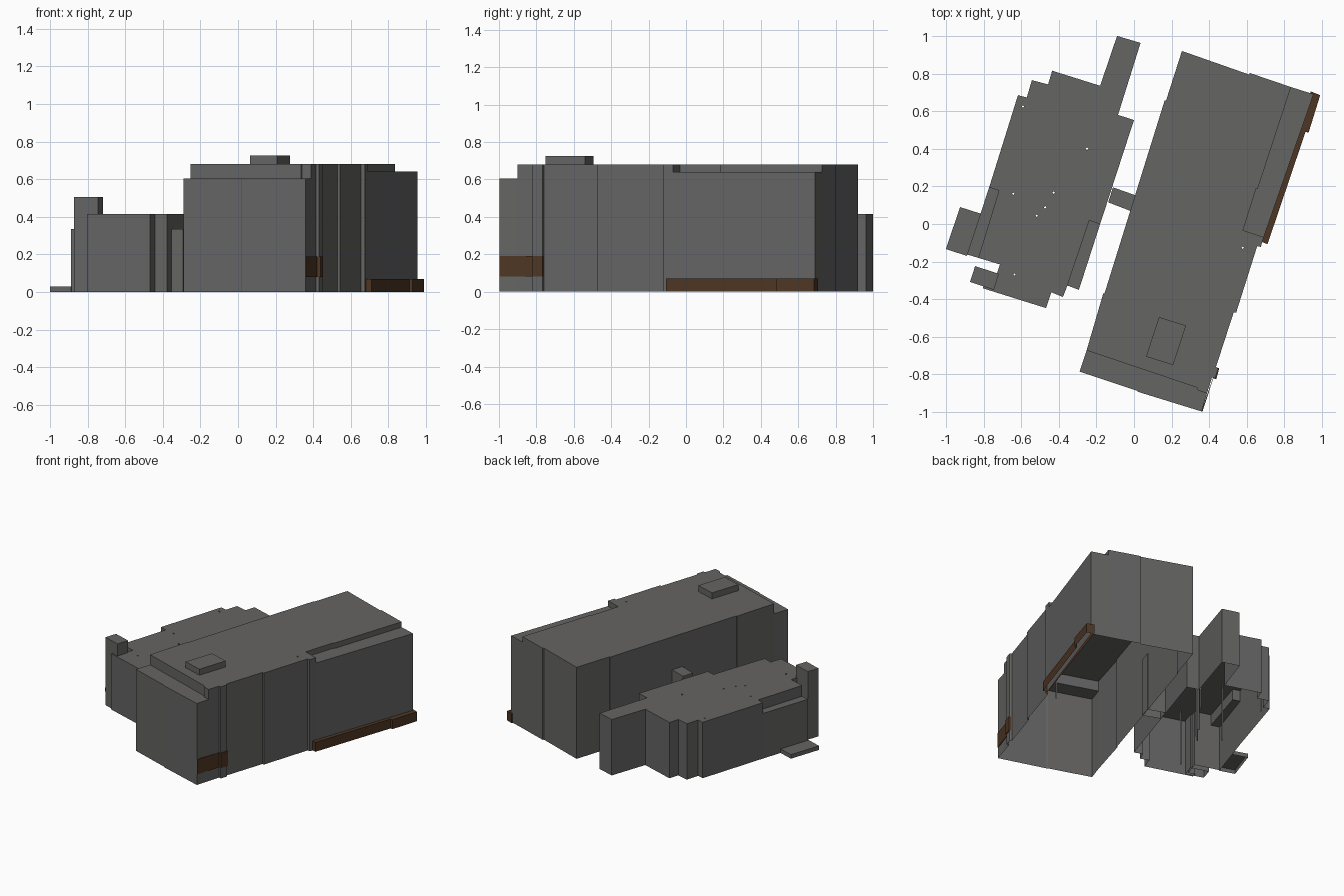
import bpy, bmesh


def material(name, rgb):
    m = bpy.data.materials.new(name)
    m.diffuse_color = (*rgb, 1)
    return m


GREY = material("warm_grey", (0.13, 0.128, 0.126))
BROWN = material("dark_brown", (0.075, 0.037, 0.017))


def shell(name, outline, top, base=0.0, mat=GREY, shafts=(), closed=False):
    """Open-bottomed block: flat roof plus walls. Outline runs counterclockwise;
    a third value on a point is the wall base for the edge that starts there."""
    bm = bmesh.new()
    s = 0.007
    loops = [outline] + [[(x - s, y), (x, y + s), (x + s, y), (x, y - s)] for x, y in shafts]
    rim = []
    for loop in loops:
        n = len(loop)
        tops = [bm.verts.new((p[0], p[1], top)) for p in loop]
        for i, p in enumerate(loop):
            q = loop[(i + 1) % n]
            a, b = tops[i], tops[(i + 1) % n]
            rim.append(bm.edges.new((a, b)))
            zb = p[2] if len(p) > 2 else base
            if zb < top:
                c = bm.verts.new((q[0], q[1], zb))
                d = bm.verts.new((p[0], p[1], zb))
                bm.faces.new((d, c, b, a))
    res = bmesh.ops.triangle_fill(bm, use_beauty=True, use_dissolve=False,
                                  edges=rim, normal=(0, 0, 1))
    for f in res["geom"]:
        if isinstance(f, bmesh.types.BMFace):
            f.normal_update()
            if f.normal.z < 0:
                f.normal_flip()
    if closed:
        bm.faces.new([bm.verts.new((p[0], p[1], base)) for p in reversed(outline)])
    bmesh.ops.remove_doubles(bm, verts=bm.verts, dist=0.0002)
    me = bpy.data.meshes.new(name)
    bm.to_mesh(me)
    bm.free()
    me.materials.append(mat)
    ob = bpy.data.objects.new(name, me)
    bpy.context.collection.objects.link(ob)
    return ob


# Large block: high roof, with risers where it meets the lower roofs
HI, FRONT, SIDE = 0.68, 0.605, 0.64
shell("large_block", [
    (-0.252, -0.672, FRONT), (0.335, -0.87, FRONT), (0.34, -0.885, FRONT),
    (0.388, -0.9), (0.415, -0.815), (0.432, -0.82), (0.448, -0.768), (0.436, -0.76),
    (0.53, -0.47), (0.543, -0.472), (0.655, -0.118), (0.674, -0.122),
    (0.69, -0.07, SIDE), (0.58, -0.033, SIDE), (0.65, 0.19, SIDE), (0.657, 0.185, SIDE),
    (0.835, 0.728), (0.615, 0.803), (0.611, 0.795),
    (0.255, 0.92), (0.17, 0.655), (0.163, 0.657), (-0.157, -0.37), (-0.163, -0.368),
], HI, shafts=[(0.578, -0.127)])
shell("large_block_front_terrace", [
    (-0.29, -0.785), (0.015, -0.886), (0.02, -0.892), (0.36, -0.997),
    (0.388, -0.9, FRONT), (0.34, -0.885, FRONT), (0.335, -0.87, FRONT), (-0.252, -0.672),
], FRONT)
shell("large_block_side_terrace", [
    (0.69, -0.07), (0.955, 0.69), (0.835, 0.728, SIDE), (0.657, 0.185, SIDE),
    (0.65, 0.19, SIDE), (0.58, -0.033, SIDE),
], SIDE)
shell("rooftop_plant_room", [
    (0.064, -0.705), (0.208, -0.75), (0.277, -0.54), (0.133, -0.495),
], 0.725, base=HI)

# Brown low plinth and brown wall band on the right side
shell("brown_plinth", [
    (0.677, -0.095), (0.71, -0.107), (0.912, 0.49), (0.928, 0.485),
    (0.99, 0.685), (0.94, 0.705),
], 0.07, mat=BROWN)
shell("brown_wall_band", [
    (0.358, -0.995), (0.364, -0.998), (0.421, -0.822), (0.438, -0.824),
    (0.453, -0.768), (0.44, -0.762),
], 0.19, base=0.08, mat=BROWN, closed=True)

# Small block with stepped outline and back wing
LOW, TERRACE = 0.415, 0.335
shell("small_block", [
    (-0.803, -0.342), (-0.468, -0.447), (-0.44, -0.363), (-0.378, -0.388),
    (-0.354, -0.327, TERRACE), (-0.238, 0.018, TERRACE), (-0.18, 0.0), (0.0, 0.553),
    (-0.085, 0.58), (0.035, 0.963), (-0.09, 1.0), (-0.18, 0.735), (-0.435, 0.815),
    (-0.457, 0.742), (-0.543, 0.765), (-0.57, 0.673), (-0.617, 0.685),
    (-0.77, 0.195, TERRACE), (-0.718, 0.178, TERRACE), (-0.828, -0.18),
    (-0.713, -0.215), (-0.75, -0.325), (-0.797, -0.31),
], LOW, shafts=[(-0.59, 0.625), (-0.25, 0.4), (-0.642, 0.16), (-0.427, 0.167),
                (-0.472, 0.088), (-0.517, 0.044), (-0.635, -0.268)])
shell("small_block_right_terrace", [
    (-0.354, -0.327), (-0.293, -0.35), (-0.18, 0.0, TERRACE), (-0.238, 0.018, TERRACE),
], TERRACE)
shell("small_block_left_terrace", [
    (-0.77, 0.195), (-0.888, -0.162), (-0.828, -0.18, TERRACE), (-0.718, 0.178, TERRACE),
], TERRACE)
shell("stair_tower", [
    (-0.872, -0.308), (-0.745, -0.35), (-0.718, -0.265), (-0.845, -0.224),
], 0.505)
shell("entrance_slab", [
    (-1.0, -0.133), (-0.888, -0.17), (-0.815, 0.055), (-0.925, 0.09),
], 0.03)

# Link between the two blocks
shell("connecting_link", [
    (-0.137, 0.115), (-0.015, 0.068), (0.01, 0.152), (-0.112, 0.195),
], 0.435)
